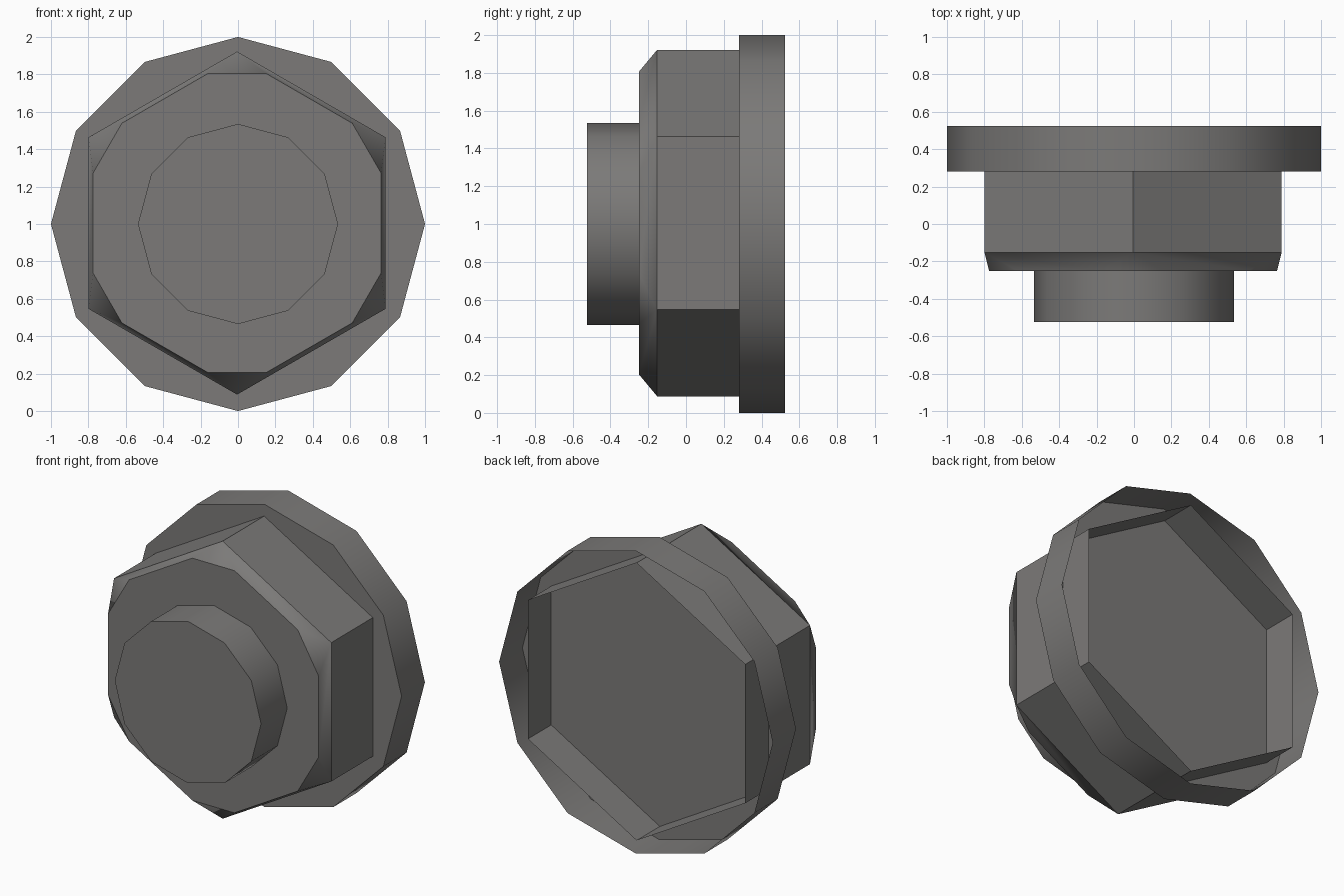
import bpy, bmesh, math

if "Cube" in bpy.data.objects:
    bpy.data.objects.remove(bpy.data.objects["Cube"])

metal = bpy.data.materials.new("dark grey metal")
metal.diffuse_color = (0.2, 0.195, 0.19, 1)
metal.use_nodes = True
metal.node_tree.nodes["Principled BSDF"].inputs["Base Color"].default_value = metal.diffuse_color


def ring(bm, radius, angles, y, cx=0.0, cz=1.0):
    return [bm.verts.new((cx + radius * math.cos(math.radians(a)), y,
                          cz + radius * math.sin(math.radians(a)))) for a in angles]


def wall(bm, front, back):
    # quads between two matching rings
    n = len(front)
    return [bm.faces.new((front[i], front[(i + 1) % n], back[(i + 1) % n], back[i]))
            for i in range(n)]


def finish(bm, name, smooth_faces, sharp_rings):
    for f in smooth_faces:
        f.smooth = True
    for r in sharp_rings:
        for i, v in enumerate(r):
            e = bm.edges.get((v, r[(i + 1) % len(r)]))
            if e:
                e.smooth = False
    bmesh.ops.recalc_face_normals(bm, faces=bm.faces)
    me = bpy.data.meshes.new(name)
    bm.to_mesh(me)
    bm.free()
    me.materials.append(metal)
    ob = bpy.data.objects.new(name, me)
    bpy.context.collection.objects.link(ob)
    return ob


def open_disc(name, radius, y0, y1):
    # twelve-sided cup: closed front, open back
    bm = bmesh.new()
    ang = [i * 30 for i in range(12)]
    a, b = ring(bm, radius, ang, y0), ring(bm, radius, ang, y1)
    bm.faces.new(a)
    finish(bm, name, wall(bm, a, b), [a, b])


# washer flange (its front plate is also the floor of the rear recess) and bolt end
open_disc("washer", 1.0, 0.28, 0.523)
open_disc("bolt_end", 0.535, -0.523, -0.25)

# hexagonal nut, open at the back, with chamfered front corners
bm = bmesh.new()
cx, cz, half = -0.005, 1.005, 10.9
hex_ang = [30 + 60 * k for k in range(6)]
back = ring(bm, 0.917, hex_ang, 0.523, cx, cz)
shoulder = ring(bm, 0.917, hex_ang, -0.153, cx, cz)
wall(bm, shoulder, back)
cut = ring(bm, 0.815, [a + s * half for a in hex_ang for s in (-1, 1)], -0.25, cx, cz)
bm.faces.new(cut)
chamfer = []
for k in range(6):
    n = (k + 1) % 6
    chamfer.append(bm.faces.new((cut[2 * k], cut[2 * k + 1], shoulder[k])))
    chamfer.append(bm.faces.new((cut[2 * k + 1], cut[2 * n], shoulder[n], shoulder[k])))
finish(bm, "hex_nut", chamfer, [shoulder, cut])
